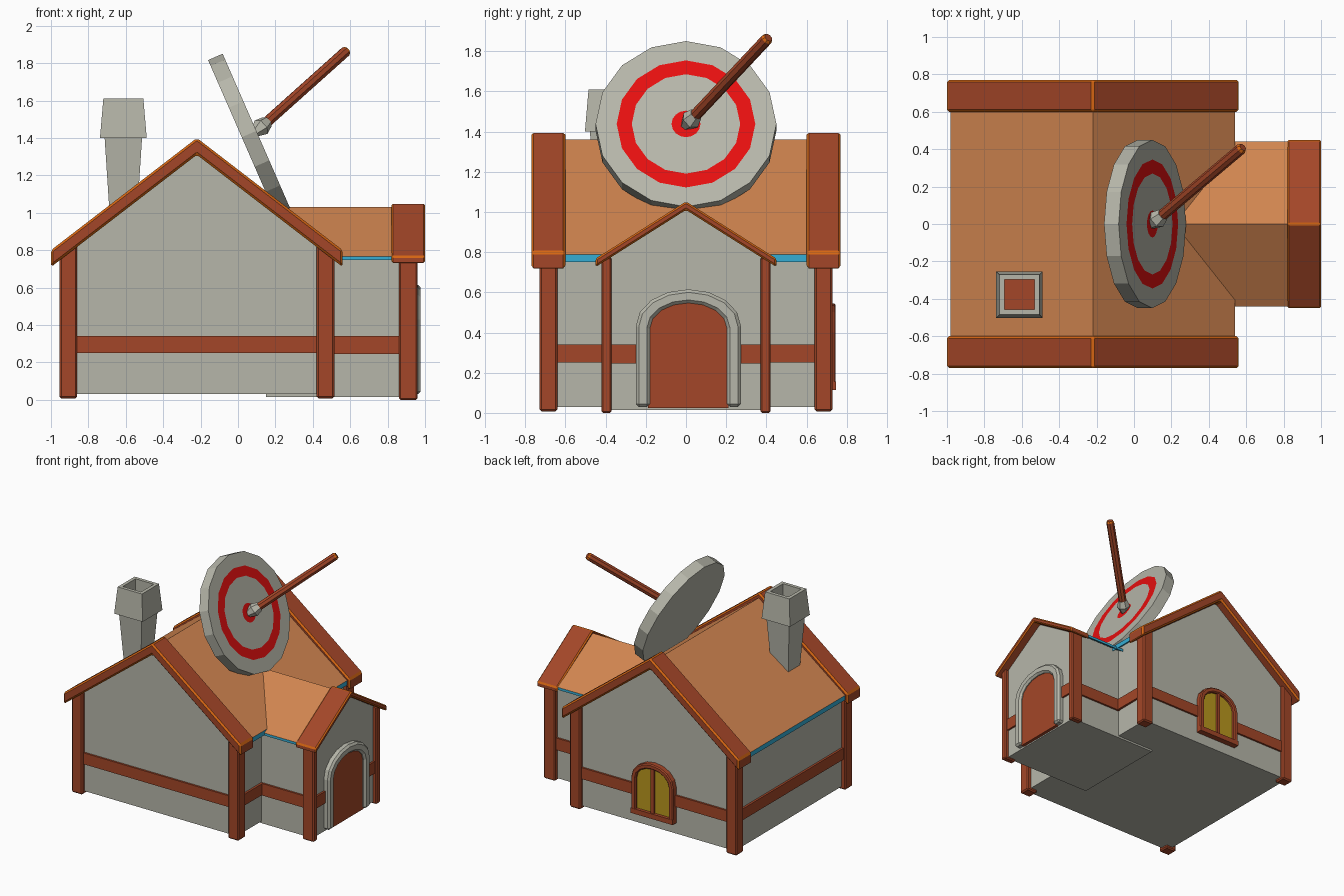
import bpy, bmesh, math
from mathutils import Matrix, Vector

if "Cube" in bpy.data.objects:
    bpy.data.objects.remove(bpy.data.objects["Cube"])


def material(name, rgb):
    m = bpy.data.materials.new(name)
    m.diffuse_color = (*rgb, 1)
    m.use_nodes = True
    m.node_tree.nodes["Principled BSDF"].inputs["Base Color"].default_value = m.diffuse_color
    return m


STONE = material("grey_stone", (0.47, 0.47, 0.40))
WOOD = material("red_brown_wood", (0.37, 0.062, 0.021))
EDGE = material("orange_edge", (0.66, 0.13, 0.006))
ROOF = material("tan_roof", (0.64, 0.235, 0.08))
BLUE = material("blue_eave", (0.035, 0.42, 0.66))
RED = material("target_red", (0.80, 0.005, 0.005))
GLASS = material("yellow_glass", (0.49, 0.31, 0.013))


def finish(name, bm, mats, bevel=0, bevel_mat=-1):
    bmesh.ops.recalc_face_normals(bm, faces=bm.faces)
    me = bpy.data.meshes.new(name)
    bm.to_mesh(me)
    bm.free()
    for m in mats:
        me.materials.append(m)
    ob = bpy.data.objects.new(name, me)
    bpy.context.collection.objects.link(ob)
    if bevel:
        b = ob.modifiers.new("bevel", 'BEVEL')
        b.width, b.segments, b.limit_method = bevel, 1, 'ANGLE'
        b.material = bevel_mat
    return ob


def prism(name, profile, axis, a, b, mats, bevel=0, bevel_mat=-1):
    """Extrude a (u, z) profile along x or y from a to b."""
    bm = bmesh.new()
    pts = [(a, u, z) if axis == 'x' else (u, a, z) for u, z in profile]
    face = bm.faces.new([bm.verts.new(p) for p in pts])
    new = bmesh.ops.extrude_face_region(bm, geom=[face])["geom"]
    d = Vector((b - a, 0, 0) if axis == 'x' else (0, b - a, 0))
    bmesh.ops.translate(bm, vec=d, verts=[v for v in new if isinstance(v, bmesh.types.BMVert)])
    return finish(name, bm, mats, bevel, bevel_mat)


def box(name, x, y, z, mat, bevel=0):
    return prism(name, [(x[0], z[0]), (x[1], z[0]), (x[1], z[1]), (x[0], z[1])],
                 'y', y[0], y[1], [mat], bevel)


def chevron(c, half, peak, eave, t):
    return [(c - half, eave), (c, peak), (c + half, eave),
            (c + half, eave - t), (c, peak - t), (c - half, eave - t)]


def gable(c, half, bottom, eave, peak):
    return [(c - half, bottom), (c + half, bottom), (c + half, eave), (c, peak), (c - half, eave)]


def arch(c, half, bottom, spring, top, n=8):
    pts = [(c + half * math.cos(math.pi * i / n),
            spring + (top - spring) * math.sin(math.pi * i / n)) for i in range(n + 1)]
    return [(c + half, bottom)] + pts + [(c - half, bottom)]


def loft(name, sections, n, matrix, mats, turn=0.0):
    """Stack n-sided rings; each section is (radius, height, material index of the band above)."""
    bm = bmesh.new()
    rings = []
    for r, h, _ in sections:
        rings.append([bm.verts.new(matrix @ Vector((
            r * math.cos(turn + math.tau * i / n), r * math.sin(turn + math.tau * i / n), h)))
            for i in range(n)])
    bm.faces.new(rings[0][::-1])
    for k in range(len(rings) - 1):
        for i in range(n):
            j = (i + 1) % n
            f = bm.faces.new([rings[k][i], rings[k][j], rings[k + 1][j], rings[k + 1][i]])
            f.material_index = sections[k][2]
    bm.faces.new(rings[-1]).material_index = sections[-1][2]
    return finish(name, bm, mats)


def roof(name, profile, axis, a, b):
    ob = prism(name, profile, axis, a, b, [ROOF, BLUE])
    for p in ob.data.polygons:          # eave ends and undersides are blue
        p.material_index = 1 if p.normal.z < 0.1 else 0


CX = -0.22  # ridge of the main house

# Walls
prism("main_walls", gable(CX, 0.70, 0.03, 0.81, 1.34), 'y', -0.70, 0.70, [STONE])
prism("wing_walls", gable(0, 0.39, 0.015, 0.775, 1.01), 'x', 0.15, 0.93, [STONE])

# Timber bands around the walls
box("main_band", (-0.937, 0.497), (-0.715, 0.715), (0.25, 0.34), WOOD)
box("wing_band", (0.2, 0.945), (-0.405, 0.405), (0.245, 0.34), WOOD)

# Corner posts
for s in (-1, 1):
    ys = sorted((s * 0.64, s * 0.73))
    box("main_post_left", (-0.955, -0.86), ys, (0.008, 0.83), WOOD, 0.01)
    box("main_post_right", (0.42, 0.515), ys, (0.008, 0.83), WOOD, 0.01)
    box("wing_post", (0.86, 0.96), sorted((s * 0.37, s * 0.42)), (0, 0.775), WOOD, 0.008)
    # Heavy gable beams of the main roof
    prism("main_gable_beam", chevron(CX, 0.78, 1.40, 0.80, 0.09), 'y',
          *sorted((s * 0.60, s * 0.77)), [WOOD, EDGE], 0.012, 1)

# Roofs
roof("main_roof", chevron(CX, 0.76, 1.36, 0.787, 0.037), 'y', -0.62, 0.62)
roof("wing_roof", chevron(0, 0.44, 1.03, 0.767, 0.02), 'x', 0.1, 0.84)
prism("wing_gable_beam", chevron(0, 0.45, 1.052, 0.768, 0.042), 'x', 0.82, 1.0,
      [WOOD, EDGE], 0.009, 1)

# Door with stone surround
DY = 0.012
prism("door", arch(DY, 0.20, 0.025, 0.42, 0.555), 'x', 0.90, 0.955, [WOOD])
prism("door_surround", arch(DY, 0.262, 0.03, 0.43, 0.615) + arch(DY, 0.192, 0.03, 0.42, 0.547)[::-1],
      'x', 0.91, 0.977, [STONE], 0.015)

# Arched window on the back gable
prism("window_glass", arch(CX, 0.17, 0.13, 0.40, 0.53), 'y', 0.68, 0.722, [GLASS])
prism("window_frame", arch(CX, 0.185, 0.12, 0.40, 0.545) + arch(CX, 0.145, 0.12, 0.40, 0.505)[::-1],
      'y', 0.68, 0.745, [WOOD], 0.008)
box("window_mullion", (CX - 0.014, CX + 0.014), (0.68, 0.738), (0.13, 0.52), WOOD)
box("window_sill", (CX - 0.185, CX + 0.185), (0.68, 0.747), (0.115, 0.155), WOOD)

# Chimney: tapered stack, wider cap, hollow top
q = math.sqrt(2)
loft("chimney", [(0.07 * q, 0.94, 0), (0.10 * q, 1.40, 0), (0.125 * q, 1.40, 0), (0.107 * q, 1.61, 0),
                 (0.08 * q, 1.61, 0), (0.08 * q, 1.50, 1)],
     4, Matrix.Translation((-0.613, -0.378, 0)), [STONE, WOOD], math.pi / 4)

# Tilted target disc with red ring and bullseye
M = Matrix.Translation((0.098, 0, 1.438)) @ Matrix.Rotation(math.radians(66.4), 4, 'Y')
loft("target", [(0.45, -0.085, 0), (0.45, 0, 0), (0.345, 0, 1), (0.27, 0, 0), (0.072, 0, 1)],
     16, M, [STONE, RED])

# Arrow stuck in the bullseye
start = Vector((0.095, 0, 1.432))
aim = Vector((0.582, 0.41, 1.868)) - start
A = Matrix.Translation(start) @ aim.to_track_quat('Z', 'Y').to_matrix().to_4x4()
L = aim.length
loft("arrow_head", [(0.02, -0.02, 0), (0.05, 0.045, 0), (0.034, 0.095, 0)], 6, A, [STONE])
loft("arrow_shaft", [(0.03, 0.08, 0), (0.03, L - 0.015, 1), (0.022, L, 0)], 8, A, [WOOD, EDGE])
